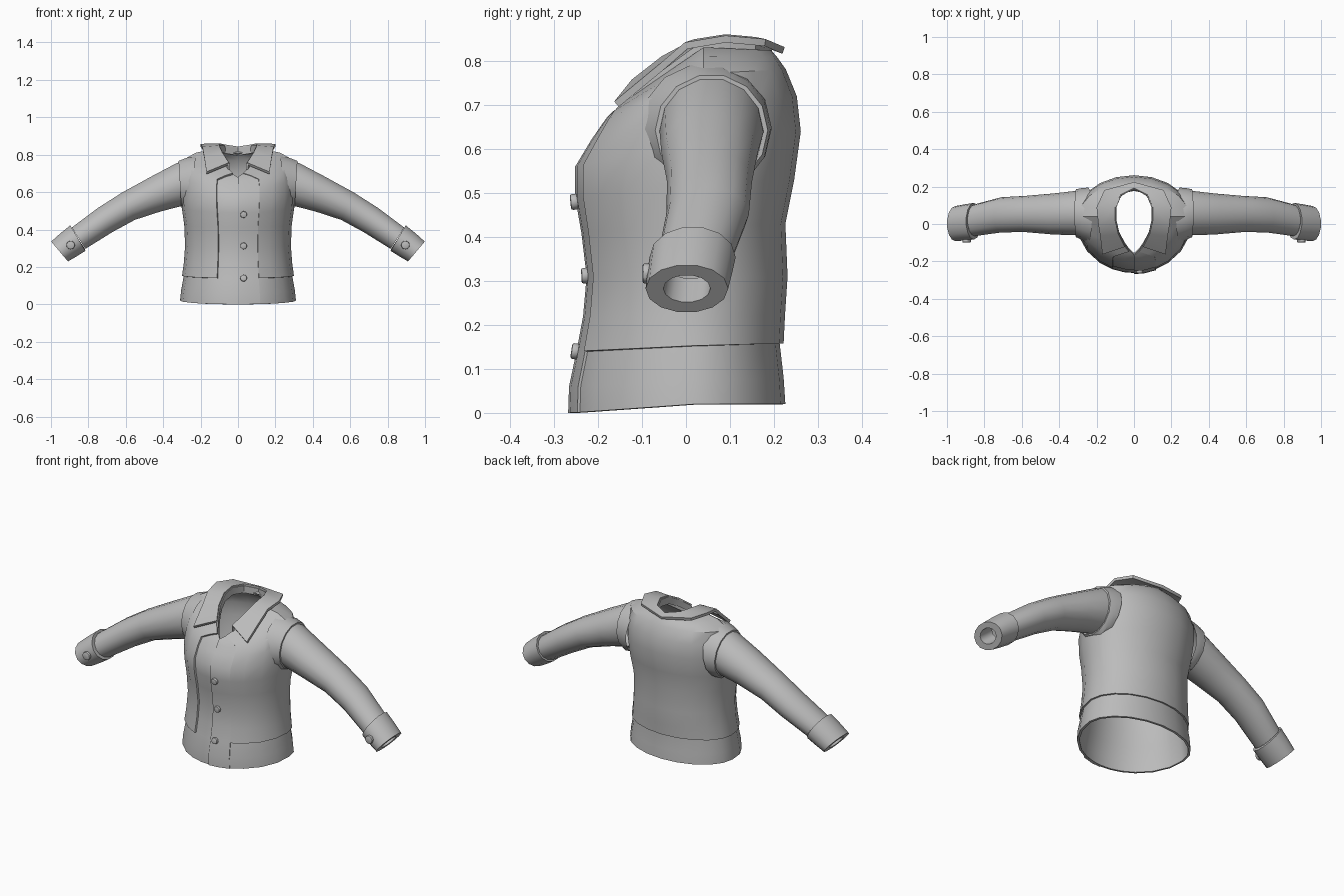
import bpy, bmesh, math
from math import sin, cos, radians, pi
from mathutils import Vector

if "Cube" in bpy.data.objects:
    bpy.data.objects.remove(bpy.data.objects["Cube"])

cloth = bpy.data.materials.new("grey_cloth")
cloth.diffuse_color = (0.5, 0.5, 0.5, 1)
cloth.use_nodes = True
cloth.node_tree.nodes["Principled BSDF"].inputs["Base Color"].default_value = cloth.diffuse_color


def finish(ob, angle=35):
    """Apply modifiers, then shade smooth with sharp creases."""
    bpy.ops.object.select_all(action='DESELECT')
    ob.select_set(True)
    bpy.context.view_layer.objects.active = ob
    for m in list(ob.modifiers):
        bpy.ops.object.modifier_apply(modifier=m.name)
    bpy.ops.object.shade_smooth_by_angle(angle=radians(angle))
    return ob


def loft(name, rings, closed=True, mirror=False, thick=0, offset=-1):
    """Skin a list of equal-length point rows."""
    bm = bmesh.new()
    rows = [[bm.verts.new(p) for p in r] for r in rings]
    n = len(rows[0])
    for a, b in zip(rows, rows[1:]):
        for j in range(n if closed else n - 1):
            k = (j + 1) % n
            bm.faces.new((a[j], a[k], b[k], b[j]))
    me = bpy.data.meshes.new(name)
    bm.to_mesh(me)
    bm.free()
    me.materials.append(cloth)
    ob = bpy.data.objects.new(name, me)
    bpy.context.collection.objects.link(ob)
    if mirror:
        m = ob.modifiers.new("mirror", 'MIRROR')
        m.use_clip = True
    if thick:
        s = ob.modifiers.new("thickness", 'SOLIDIFY')
        s.thickness, s.offset = thick, offset
    return finish(ob)


# Torso rings: z front/side/back, y front/back, half width, y centre, front pointedness
TORSO = [
    (0.00, 0.02, 0.02, -.262, .226, .310, .02, 1),
    (0.06, 0.075, 0.08, -.260, .222, .304, .02, 1),
    (0.14, 0.153, 0.158, -.243, .213, .290, .02, 1),
    (0.22, 0.22, 0.22, -.228, .216, .281, .02, 1),
    (0.31, 0.31, 0.31, -.220, .222, .274, .02, 1),
    (0.41, 0.42, 0.43, -.232, .217, .278, .02, 1),
    (0.49, 0.52, 0.53, -.246, .237, .292, .03, 1),
    (0.56, 0.62, 0.64, -.246, .252, .300, .04, 1),
    (0.62, 0.70, 0.72, -.210, .243, .300, .04, 1),
    (0.655, 0.765, 0.775, -.183, .218, .287, .04, 1),
    (0.67, 0.805, 0.803, -.172, .198, .215, .04, 1.15),
    (0.68, 0.825, 0.818, -.162, .185, .110, .04, 1.5),
]
HALF = [0, 10, 22, 36, 54, 72, 90, 108, 126, 144, 162, 180]
FULL = HALF + [360 - a for a in HALF[-2:0:-1]]


def torso_ring(spec, angles, d=0.0):
    zf, zs, zb, yf, yb, w, yc, e = spec
    pts = []
    for a in angles:
        s, c = sin(radians(a)), cos(radians(a))
        if c >= 0:
            x = math.copysign(abs(s) ** e, s) * (w + d)
            y, z = yc + (yf - d - yc) * c ** e, zs + (zf - zs) * c ** e
        else:
            x, y, z = s * (w + d), yc + (yb + d - yc) * -c, zs + (zb - zs) * -c
        pts.append((x, y, z + (d * 0.7 if zs > .75 else 0)))
    return pts


# Lining shell with hem band
loft("torso_and_hem_band", [torso_ring(r, FULL) for r in TORSO], thick=0.012)
# Raised body panel running from one front seam round the back to the other
panel_angles = [a for a in FULL if 22 <= a <= 338]
loft("body_panel", [torso_ring(r, panel_angles, 0.009) for r in TORSO[2:]],
     closed=False, thick=0.012)
# Overlapping button placket
loft("button_placket", [torso_ring(r, [0, 10, 22], 0.006) for r in TORSO],
     closed=False, thick=0.01)


def tube_ring(top, bot, y0, y1, n=14, k=1.0):
    """Elliptical ring between a top and a bottom (x, z) point."""
    t, b = Vector((top[0], 0, top[1])), Vector((bot[0], 0, bot[1]))
    mid, up = (t + b) / 2, (t - b) / 2
    mid.y = (y0 + y1) / 2
    side = Vector((0, (y1 - y0) / 2, 0))
    return [mid + k * (side * cos(2 * pi * i / n) + up * sin(2 * pi * i / n)) for i in range(n)]


# Armhole rims, sleeves and cuffs
loft("armhole", [
    tube_ring((.225, .795), (.262, .50), -.105, .195),
    tube_ring((.275, .787), (.285, .50), -.085, .192),
    tube_ring((.318, .770), (.303, .515), -.070, .186),
    tube_ring((.318, .770), (.303, .515), -.070, .186, k=.92)], mirror=True)
loft("sleeve", [
    tube_ring((.285, .772), (.28, .525), -.060, .176),
    tube_ring((.33, .757), (.31, .52), -.060, .176),
    tube_ring((.46, .688), (.41, .495), -.056, .163),
    tube_ring((.62, .600), (.55, .450), -.043, .150),
    tube_ring((.75, .517), (.67, .385), -.045, .143),
    tube_ring((.89, .412), (.815, .295), -.065, .105)], mirror=True)
end = ((1.0, .337), (.908, .228), -.092, .096)
loft("cuff", [
    tube_ring((.895, .410), (.815, .292), -.062, .10, k=.9),
    tube_ring((.898, .424), (.815, .284), -.083, .113),
    tube_ring((.95, .382), (.863, .254), -.088, .105),
    tube_ring(*end), tube_ring(*end, k=.57),
    tube_ring((.93, .395), (.84, .28), -.08, .10, k=.57)], mirror=True)

# Folded collar: inner fold line and outer edge, from front point to centre back
INNER = [(.048, -.118, .752), (.083, -.05, .805), (.100, .02, .842),
         (.100, .09, .853), (.072, .155, .847), (0, .190, .836)]
OUTER = [(.168, -.158, .702), (.180, -.06, .783), (.190, 0, .835),
         (.200, .09, .850), (.158, .180, .842), (0, .222, .824)]
stand = [(x * .99, y, z - .04) for x, y, z in INNER]
loft("collar", [OUTER, INNER], closed=False, mirror=True, thick=0.016, offset=0)
loft("collar_stand", [INNER, stand], closed=False, mirror=True, thick=0.01, offset=0)


def button(name, loc, tilt, r, sides, turn=0):
    bpy.ops.mesh.primitive_cylinder_add(vertices=sides, radius=r, depth=.018, location=loc,
                                        rotation=(pi / 2 + tilt, turn, 0))
    ob = bpy.context.object
    ob.name = name
    ob.data.materials.append(cloth)
    b = ob.modifiers.new("round", 'BEVEL')
    b.width, b.segments = .005, 2
    finish(ob)


# Front buttons and cuff buttons
for i, (y, z, tilt) in enumerate([(-.252, .14, -.15), (-.229, .312, .05), (-.254, .48, .1)]):
    button(f"front_button_{i + 1}", (.03, y, z), tilt, .018, 12)
for s, n in ((1, "left"), (-1, "right")):
    button(f"{n}_cuff_button", (s * .895, -.09, .317), 0, .024, 8, s * .6)
